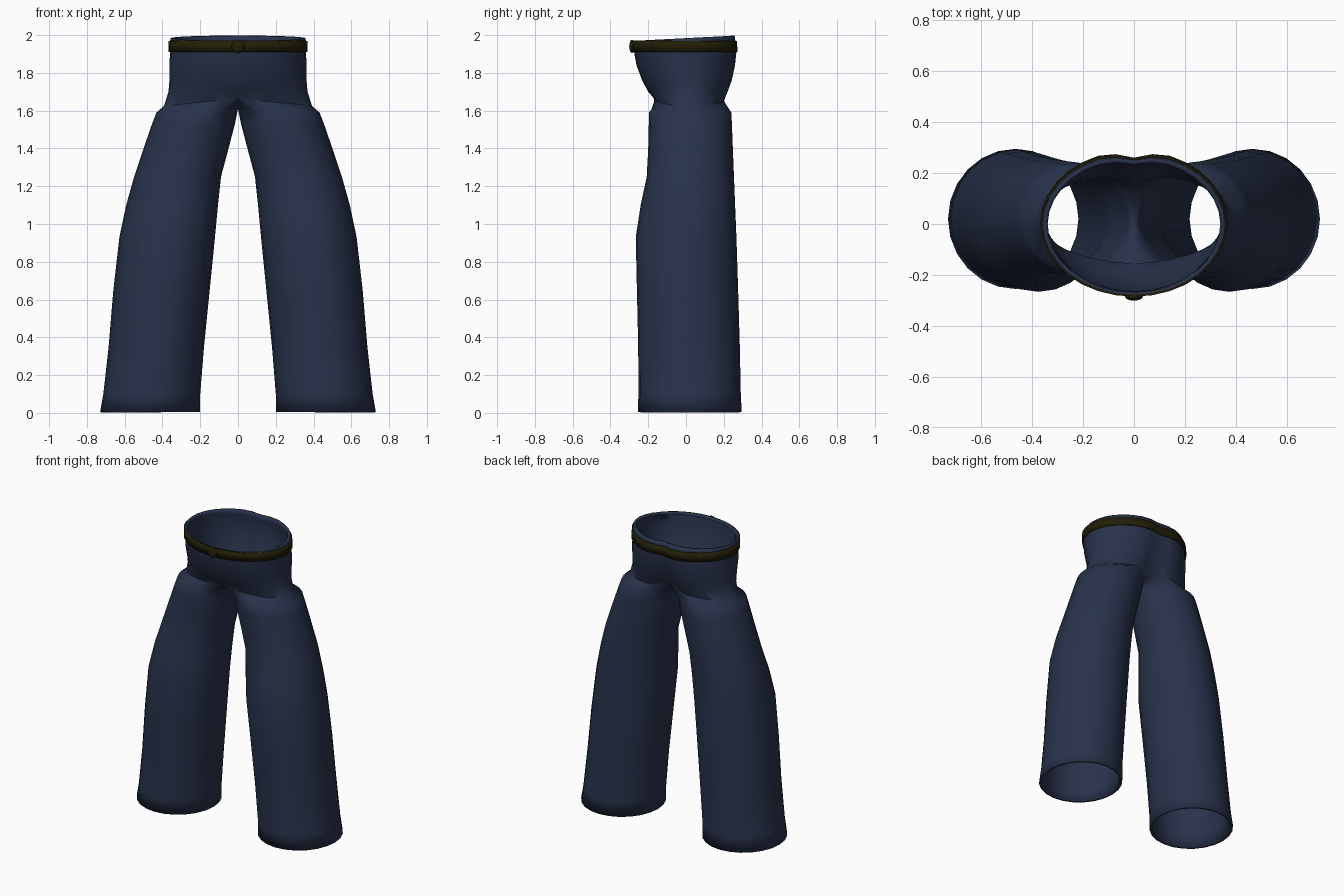
import bpy, bmesh
from math import sin, cos, radians, exp, pi

cube = bpy.data.objects.get("Cube")
if cube:
    bpy.data.objects.remove(cube, do_unlink=True)

SIDES, ARC = 24, 16    # sides of a leg, segments of the half hip


def material(name, rgb):
    mat = bpy.data.materials.new(name)
    mat.use_nodes = True
    mat.diffuse_color = (*rgb, 1)
    bsdf = mat.node_tree.nodes["Principled BSDF"]
    bsdf.inputs["Base Color"].default_value = (*rgb, 1)
    bsdf.inputs["Roughness"].default_value = 0.9
    return mat


denim = material("dark navy denim", (0.021, 0.032, 0.07))
leather = material("dark olive belt", (0.016, 0.014, 0.002))


def leg_ring(z, x0, x1, y0, y1):
    """Closed ring; the first ARC + 1 points lead up to the hip."""
    pts = []
    for i in range(SIDES):
        a = radians(-120 + i * 360 / SIDES)
        pts.append(((x0 + x1) / 2 + (x1 - x0) / 2 * cos(a),
                    (y0 + y1) / 2 + (y1 - y0) / 2 * sin(a), z))
    return pts


def hip_ring(z, x1, y0, y1, cleft, tilt=0):
    """Open half ring from the front seam round to the back seam."""
    pts = []
    for i in range(ARC + 1):
        a = -pi / 2 + pi * i / ARC
        x = 0 if i in (0, ARC) else x1 * cos(a)
        y = (y0 + y1) / 2 + (y1 - y0) / 2 * sin(a)
        if y > 0:
            y -= cleft * exp(-(x / 0.07) ** 2)
        pts.append((x, y, z + tilt * sin(a)))
    return pts


def bridge(bm, low, high, closed):
    n = len(low)
    for i in range(n if closed else n - 1):
        j = (i + 1) % n
        bm.faces.new((low[i], low[j], high[j], high[i]))


def finish(bm, name, mat, thickness):
    mesh = bpy.data.meshes.new(name)
    bm.to_mesh(mesh)
    bm.free()
    mesh.materials.append(mat)
    obj = bpy.data.objects.new(name, mesh)
    bpy.context.collection.objects.link(obj)
    mirror = obj.modifiers.new("Mirror", 'MIRROR')
    mirror.merge_threshold = 0.0005
    solid = obj.modifiers.new("Thickness", 'SOLIDIFY')
    solid.thickness = thickness
    solid.offset = -1
    smooth(obj)
    return obj


def smooth(obj):
    bpy.ops.object.select_all(action='DESELECT')
    obj.select_set(True)
    bpy.context.view_layer.objects.active = obj
    bpy.ops.object.shade_smooth_by_angle(angle=radians(50))


# Trousers: one leg and half the hip, mirrored
legs = [(0.004, 0.20, 0.73, -0.255, 0.295), (0.10, 0.20, 0.713, -0.252, 0.29),
        (0.35, 0.18, 0.685, -0.253, 0.285), (0.65, 0.15, 0.66, -0.26, 0.276),
        (0.93, 0.122, 0.628, -0.266, 0.267), (1.10, 0.106, 0.592, -0.24, 0.26),
        (1.25, 0.09, 0.55, -0.208, 0.254), (1.40, 0.05, 0.50, -0.20, 0.248),
        (1.53, 0.016, 0.455, -0.197, 0.243), (1.59, 0.004, 0.432, -0.195, 0.24)]
hips = [(1.70, 0.368, -0.20, 0.238, 0.05), (1.76, 0.363, -0.232, 0.262, 0.05),
        (1.84, 0.363, -0.262, 0.279, 0.04), (1.91, 0.36, -0.275, 0.283, 0.03),
        (1.97, 0.36, -0.278, 0.276, 0.025), (1.984, 0.356, -0.268, 0.27, 0.02, 0.014)]

bm = bmesh.new()
previous = None
for spec in legs:
    ring = [bm.verts.new(p) for p in leg_ring(*spec)]
    if previous:
        bridge(bm, previous, ring, True)
    previous = ring

# Crotch: the outer arc starts the hip, the rest is a U-shaped seam at x = 0
arc = [(x, y, z + 0.04 * (1 - x / 0.392))
       for x, y, z in hip_ring(1.625, 0.392, -0.17, 0.215, 0.05)]
seam = []
for k in range(1, SIDES - ARC):
    t = k / (SIDES - ARC)
    y = arc[-1][1] * (1 - t) + arc[0][1] * t
    seam.append((0, y, 1.665 - 0.055 * sin(pi * t)))
ring = [bm.verts.new(p) for p in arc + seam]
bridge(bm, previous, ring, True)
previous = ring[:ARC + 1]
for spec in hips:
    ring = [bm.verts.new(p) for p in hip_ring(*spec)]
    bridge(bm, previous, ring, False)
    previous = ring
finish(bm, "trousers", denim, 0.018)

# Belt band around the waist
bm = bmesh.new()
low, high = [[bm.verts.new(p) for p in hip_ring(z, x + 0.007, y0 - 0.007, y1 + 0.007, c)]
             for z, x, y0, y1, c in hips[3:5]]
bridge(bm, low, high, False)
finish(bm, "belt", leather, 0.009)

# Round button at the front of the belt
bpy.ops.mesh.primitive_uv_sphere_add(segments=16, ring_count=8, radius=0.035,
                                     location=(0, -0.285, 1.94))
button = bpy.context.object
button.name = "button"
button.scale.y = 0.45
button.data.materials.append(leather)
smooth(button)
